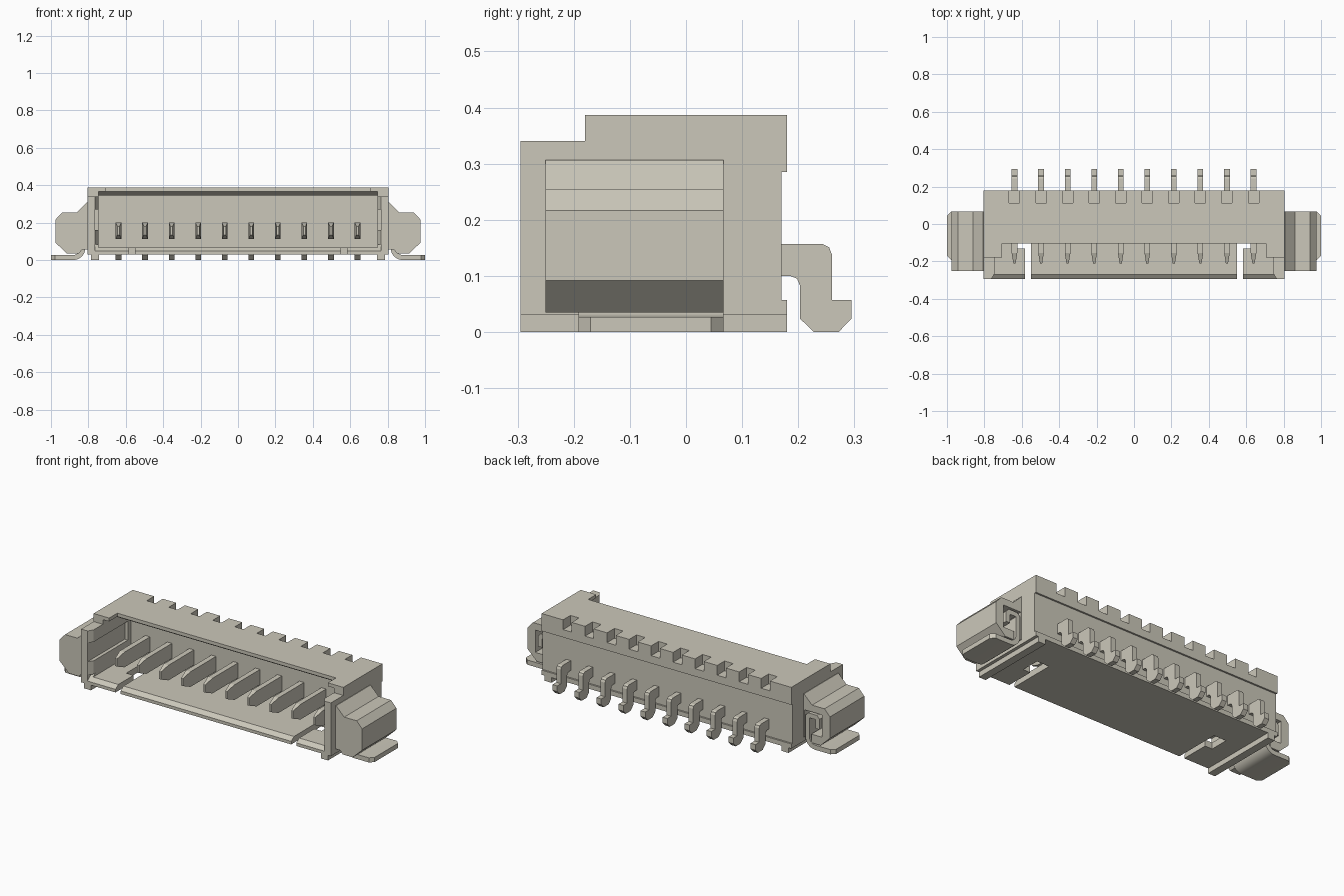
import bpy, bmesh, math
from mathutils import Vector

cube = bpy.data.objects.get("Cube")
if cube:
    bpy.data.objects.remove(cube, do_unlink=True)

# One warm grey plastic for every part
COLOUR = (0.60, 0.575, 0.49, 1)
mat = bpy.data.materials.new("warm grey")
mat.use_nodes = True
mat.diffuse_color = COLOUR
mat.node_tree.nodes["Principled BSDF"].inputs["Base Color"].default_value = COLOUR


def finish(name, bm):
    bmesh.ops.recalc_face_normals(bm, faces=bm.faces)
    me = bpy.data.meshes.new(name)
    bm.to_mesh(me)
    bm.free()
    me.materials.append(mat)
    ob = bpy.data.objects.new(name, me)
    bpy.context.collection.objects.link(ob)
    return ob


def place(axis, p, d):
    """Put a 2D profile point at depth d along the given axis."""
    a, b = p
    return {"x": (d, a, b), "y": (a, d, b), "z": (a, b, d)}[axis]


def prism_mesh(axis, pts, lo, hi):
    bm = bmesh.new()
    ends = [[bm.verts.new(place(axis, p, d)) for p in pts] for d in (lo, hi)]
    bm.faces.new(ends[0])
    bm.faces.new(ends[1])
    for i in range(len(pts)):
        j = (i + 1) % len(pts)
        bm.faces.new((ends[0][i], ends[0][j], ends[1][j], ends[1][i]))
    return bm


def prism(name, axis, pts, lo, hi):
    return finish(name, prism_mesh(axis, pts, lo, hi))


def box(name, x0, x1, y0, y1, z0, z1):
    return prism(name, "z", [(x0, y0), (x1, y0), (x1, y1), (x0, y1)], z0, z1)


def carve(ob, cutters):
    """Subtract the cutters, bake the result and remove them."""
    for c in cutters:
        c.hide_render = True
        m = ob.modifiers.new("cut", "BOOLEAN")
        m.operation, m.solver, m.object = "DIFFERENCE", "EXACT", c
    dg = bpy.context.evaluated_depsgraph_get()
    me = bpy.data.meshes.new_from_object(ob.evaluated_get(dg))
    ob.modifiers.clear()
    ob.data = me
    for c in cutters:
        bpy.data.objects.remove(c, do_unlink=True)


def mirror_x(pts, s):
    return [(s * a, b) for a, b in pts]


PINS = [-0.639 + 0.142 * i for i in range(10)]

# Housing: stepped side profile, then hollowed out
housing = prism("housing", "x", [
    (-0.295, 0.03), (0.18, 0.03), (0.18, 0.057), (0.17, 0.057), (0.17, 0.285),
    (0.18, 0.285), (0.18, 0.387), (-0.18, 0.387), (-0.18, 0.34), (-0.295, 0.34)],
    -0.805, 0.805)
cuts = [
    box("cavity", -0.745, 0.745, -0.5, 0.08, 0.067, 0.345),
    box("front_gap", -0.745, 0.745, -0.5, -0.18, 0.2, 0.5),
    box("roof_gap", -0.705, 0.705, -0.5, -0.105, 0.2, 0.5),
    box("wall_groove", -0.765, 0.765, -0.5, 0.05, 0.16, 0.27),
    prism("floor_chamfer", "x", [(-0.31, 0.0366), (-0.25, 0.0822), (-0.31, 0.0822)],
          -0.765, 0.765),
    prism("roof_chamfer", "x", [(-0.2, 0.33), (-0.07, 0.33), (-0.07, 0.345),
                                (-0.105, 0.367), (-0.2, 0.367)], -0.745, 0.745)]
for s in (-1, 1):
    cuts.append(prism("mouth_chamfer", "z", mirror_x(
        [(0.70, -0.31), (0.773, -0.31), (0.745, -0.265), (0.70, -0.265)], s), 0.067, 0.5))
    # L-shaped opening in the floor
    cuts.append(prism("floor_slot", "z", mirror_x(
        [(0.55, -0.4), (0.583, -0.4), (0.583, -0.13), (0.63, -0.13),
         (0.63, -0.02), (0.55, -0.02)], s), -0.1, 0.15))
for x in PINS:
    cuts.append(box("roof_notch", x - 0.028, x + 0.028, 0.112, 0.3, 0.33, 0.5))
carve(housing, cuts)

# Contacts: bent tail behind, tapered blade in front
TAIL = [(0.1, 0.157), (0.243, 0.157), (0.255, 0.151), (0.26, 0.138), (0.26, 0.057),
        (0.295, 0.057), (0.295, 0.024), (0.272, 0), (0.228, 0), (0.203, 0.024),
        (0.203, 0.083), (0.198, 0.095), (0.186, 0.1), (0.1, 0.1)]
BLADE = [(0.12, 0.015, 0.112, 0.2), (-0.155, 0.015, 0.112, 0.2),
         (-0.21, 0.006, 0.135, 0.18)]  # y, half width, bottom, top
for i, x in enumerate(PINS):
    prism(f"contact_tail_{i + 1}", "x", TAIL, x - 0.015, x + 0.015)
    bm = bmesh.new()
    rings = [[bm.verts.new(p) for p in ((x - w, y, a), (x + w, y, a), (x + w, y, b),
                                        (x - w, y, b))] for y, w, a, b in BLADE]
    bm.faces.new(rings[0])
    bm.faces.new(rings[-1])
    for r, q in zip(rings, rings[1:]):
        for k in range(4):
            n = (k + 1) % 4
            bm.faces.new((r[k], r[n], q[n], q[k]))
    finish(f"contact_blade_{i + 1}", bm)


def ribbon(path, t):
    """Closed outline of a strip of thickness t along a path."""
    pts = [Vector(p) for p in path]
    left, right = [], []
    for i, p in enumerate(pts):
        a = (p - pts[i - 1]).normalized() if i else None
        b = (pts[i + 1] - p).normalized() if i < len(pts) - 1 else None
        a, b = a or b, b or a
        d = (a + b).normalized()
        off = Vector((-d.y, d.x)) * (t / 2 / max(0.5, d.dot(a)))
        left.append(tuple(p + off))
        right.append(tuple(p - off))
    return left + right[::-1]


EAR = [(0.80, 0.307), (0.808, 0.307), (0.86, 0.255), (0.94, 0.255), (0.975, 0.217),
       (0.975, 0.092), (0.915, 0.035), (0.85, 0.035), (0.835, 0.055), (0.80, 0.055)]
TAB = [(0.895, 0.125), (0.895, 0.18), (0.885, 0.19), (0.84, 0.19), (0.83, 0.18),
       (0.83, 0.075)]
TAB += [(0.88 - 0.05 * math.cos(a), 0.0635 - 0.05 * math.sin(a))
        for a in [math.radians(15 * k) for k in range(7)]]
TAB += [(1.0, 0.0135)]

for s, side in ((1, "left"), (-1, "right")):
    # Side ear with a pocket open to the back and a channel to the underside
    ear = prism(f"{side}_ear", "y", mirror_x(EAR, s), -0.25, 0.067)
    carve(ear, [prism("pocket", "y", mirror_x(
        [(0.81, 0.01), (0.855, 0.01), (0.855, 0.085), (0.925, 0.085),
         (0.925, 0.215), (0.81, 0.215)], s), -0.192, 0.2)])

    # Solder tab hooked into the ear, corners of the foot clipped
    bm = prism_mesh("y", mirror_x(ribbon(TAB, 0.027), s), -0.192, 0.067)
    tips = [e for e in bm.edges if all(abs(v.co.x) > 0.99 for v in e.verts)
            and abs(e.verts[0].co.y - e.verts[1].co.y) < 1e-4]
    bmesh.ops.bevel(bm, geom=tips, offset=0.022, segments=1, affect="EDGES")
    tab = finish(f"{side}_solder_tab", bm)
    bpy.ops.object.select_all(action="DESELECT")
    tab.select_set(True)
    bpy.context.view_layer.objects.active = tab
    bpy.ops.object.shade_smooth_by_angle(angle=math.radians(30))

    # Standing rib under the housing
    xs = sorted((s * 0.742, s * 0.787))
    box(f"{side}_foot_rib", xs[0], xs[1], -0.295, 0.18, 0, 0.035)
